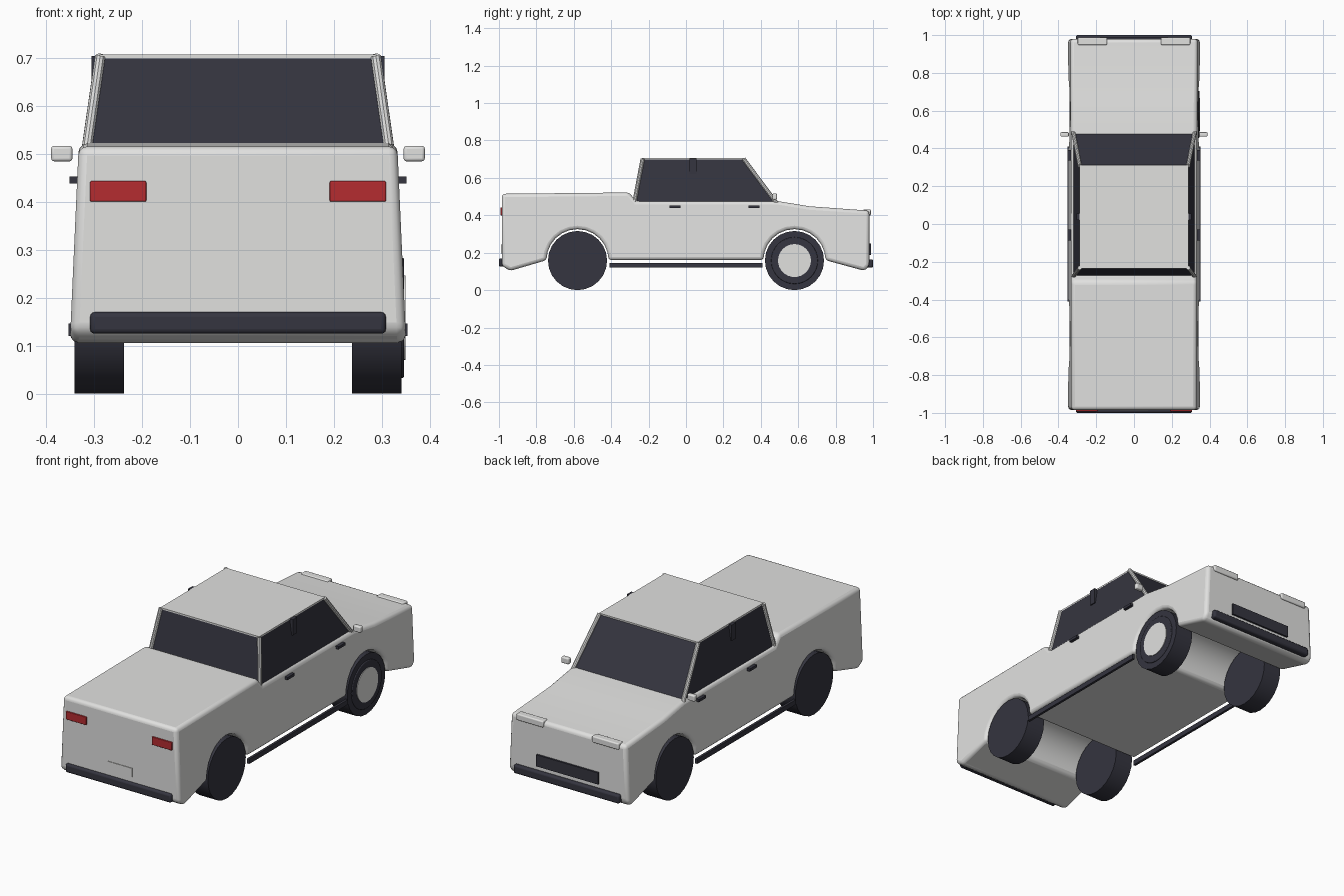
import bpy, bmesh, math
from mathutils import Vector

cube = bpy.data.objects.get("Cube")
if cube:
    bpy.data.objects.remove(cube, do_unlink=True)


def material(name, rgb):
    m = bpy.data.materials.new(name)
    m.use_nodes = True
    col = (*rgb, 1)
    m.diffuse_color = col
    m.node_tree.nodes["Principled BSDF"].inputs["Base Color"].default_value = col
    return m


PAINT = material("pale grey paint", (0.75, 0.75, 0.74))
DARK = material("dark glass and rubber", (0.035, 0.035, 0.05))
RED = material("red lens", (0.46, 0.025, 0.03))


def finish(name, bm, mat, bevel=0, segments=3, smooth=True):
    bmesh.ops.recalc_face_normals(bm, faces=bm.faces[:])
    me = bpy.data.meshes.new(name)
    bm.to_mesh(me)
    bm.free()
    ob = bpy.data.objects.new(name, me)
    bpy.context.collection.objects.link(ob)
    me.materials.append(mat)
    if bevel:
        mod = ob.modifiers.new("rounded edges", "BEVEL")
        mod.width, mod.segments = bevel, segments
        mod.limit_method, mod.angle_limit = "ANGLE", math.radians(30)
    if smooth:
        bpy.ops.object.select_all(action="DESELECT")
        ob.select_set(True)
        bpy.context.view_layer.objects.active = ob
        bpy.ops.object.shade_smooth_by_angle(angle=math.radians(35))
    return ob


def box(name, x, y, z, mat, bevel=0):
    """Box from (min, max) ranges."""
    bm = bmesh.new()
    bmesh.ops.create_cube(bm, size=1)
    for v in bm.verts:
        v.co = [(a + b) / 2 + c * (b - a) for c, (a, b) in zip(v.co, (x, y, z))]
    return finish(name, bm, mat, bevel)


def pair(name, x, y, z, mat, bevel=0):
    """Matching boxes on the left (+x) and right (-x)."""
    box("left_" + name, x, y, z, mat, bevel)
    box("right_" + name, (-x[1], -x[0]), y, z, mat, bevel)


def rod(name, start, end, radius, mat, sides, bevel=0):
    a, b = Vector(start), Vector(end)
    bm = bmesh.new()
    bmesh.ops.create_cone(bm, cap_ends=True, segments=sides, radius1=radius,
                          radius2=radius, depth=(b - a).length)
    turn = (b - a).to_track_quat("Z", "Y")
    for v in bm.verts:
        v.co = turn @ v.co + (a + b) / 2
    return finish(name, bm, mat, bevel)


AXLE, HUB_Z = 0.58, 0.158


def arch(cy, steps=12, r=0.166):
    """Wheel arch points from front to back."""
    return [(cy + r * math.cos(math.pi * i / steps),
             0.16 + r * math.sin(math.pi * i / steps)) for i in range(steps + 1)]


# Body: side profile carried across the width, leaning in towards the top
profile = [(-0.985, 0.13), (-0.985, 0.515), (-0.305, 0.522), (-0.265, 0.476),
           (0.49, 0.476), (0.66, 0.448), (0.98, 0.425), (0.98, 0.13), (0.955, 0.103)]
profile += arch(AXLE) + arch(-AXLE) + [(-0.94, 0.103)]
bm = bmesh.new()
sides = [[bm.verts.new((s * (0.355 - 0.045 * z), y, z)) for y, z in profile]
         for s in (-1, 1)]
for loop in sides:
    bm.faces.new(loop)
for i in range(len(profile)):
    j = (i + 1) % len(profile)
    bm.faces.new((sides[0][i], sides[0][j], sides[1][j], sides[1][i]))
finish("body", bm, PAINT, bevel=0.022)

# Cabin glass, roof and corner pillars
base = [(0.322, -0.278, 0.46), (0.322, 0.488, 0.46)]
top = [(0.287, -0.232, 0.702), (0.287, 0.308, 0.702)]
bm = bmesh.new()
rings = []
for back, front in (base, top):
    ring = [back, front, (-front[0], *front[1:]), (-back[0], *back[1:])]
    rings.append([bm.verts.new(p) for p in ring])
for ring in rings:
    bm.faces.new(ring)
for i in range(4):
    j = (i + 1) % 4
    bm.faces.new((rings[0][i], rings[0][j], rings[1][j], rings[1][i]))
finish("cabin_glass", bm, DARK, smooth=False)
box("roof", (-0.288, 0.288), (-0.235, 0.312), (0.698, 0.706), PAINT)
for s, side in ((1, "left"), (-1, "right")):
    for k, end in enumerate(("rear", "front")):
        lo, hi = base[k], top[k]
        rod(f"{side}_{end}_pillar", (s * lo[0], *lo[1:]), (s * hi[0], *hi[1:]),
            0.011, PAINT, 10)
pair("door_post", (0.285, 0.305), (0.02, 0.055), (0.62, 0.703), DARK)

# Wheels
for s, side in ((1, "left"), (-1, "right")):
    for y, end in ((AXLE, "front"), (-AXLE, "rear")):
        rod(f"{side}_{end}_wheel", (s * 0.237, y, HUB_Z), (s * 0.341, y, HUB_Z),
            HUB_Z, DARK, 24)
rod("wheel_ring", (0.33, AXLE, HUB_Z), (0.346, AXLE, HUB_Z), 0.125, DARK, 32, 0.004)
rod("hub_cap", (0.33, AXLE, HUB_Z), (0.349, AXLE, HUB_Z), 0.088, PAINT, 32)

# Side details
pair("sill_bar", (0.34, 0.353), (-0.41, 0.41), (0.12, 0.146), DARK)
pair("front_handle", (0.325, 0.351), (0.335, 0.392), (0.438, 0.452), DARK)
pair("rear_handle", (0.325, 0.351), (-0.088, -0.03), (0.438, 0.452), DARK)
pair("mirror", (0.345, 0.389), (0.462, 0.486), (0.484, 0.516), PAINT, 0.006)

# Lights, bumpers, grille and plate
pair("tail_light", (0.191, 0.308), (-0.992, -0.97), (0.4, 0.443), RED, 0.003)
pair("headlight", (0.142, 0.298), (0.948, 0.988), (0.398, 0.432), PAINT, 0.006)
box("rear_bumper", (-0.308, 0.308), (-1.0, -0.97), (0.125, 0.17), DARK, 0.01)
box("front_bumper", (-0.308, 0.308), (0.965, 1.0), (0.12, 0.165), DARK, 0.01)
box("grille", (-0.18, 0.18), (0.97, 0.99), (0.187, 0.248), DARK)
box("number_plate", (-0.074, 0.074), (-0.988, -0.98), (0.197, 0.243), PAINT)
